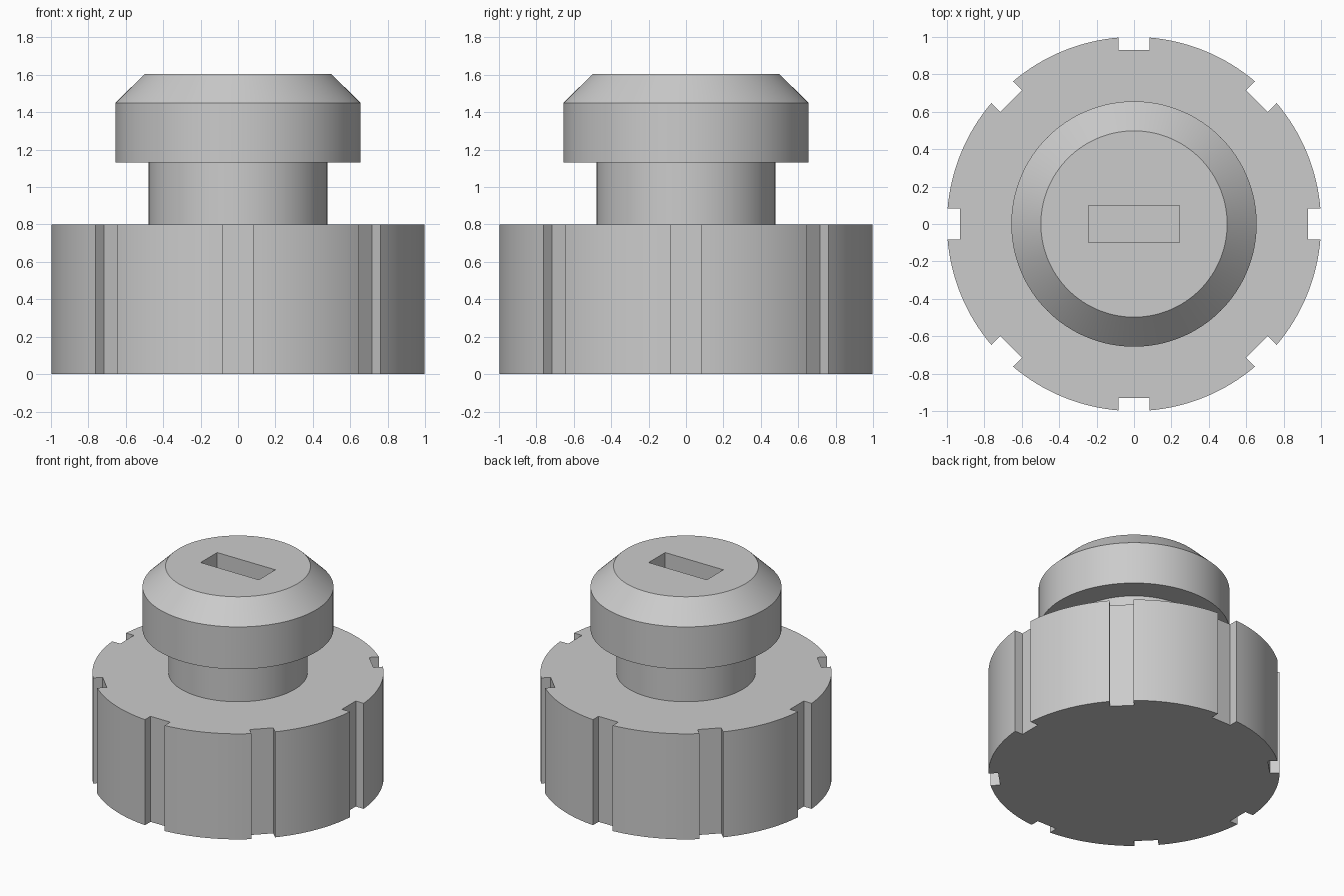
import bpy, bmesh, math

cube = bpy.data.objects.get("Cube")
if cube:
    bpy.data.objects.remove(cube, do_unlink=True)

grey = bpy.data.materials.new("plain grey")
grey.use_nodes = True
colour = (0.6, 0.6, 0.6, 1)
grey.diffuse_color = colour
grey.node_tree.nodes["Principled BSDF"].inputs["Base Color"].default_value = colour


def make_object(name, bm):
    bmesh.ops.recalc_face_normals(bm, faces=bm.faces)
    mesh = bpy.data.meshes.new(name)
    bm.to_mesh(mesh)
    bm.free()
    mesh.materials.append(grey)
    obj = bpy.data.objects.new(name, mesh)
    bpy.context.collection.objects.link(obj)
    return obj


def activate(obj):
    bpy.ops.object.select_all(action='DESELECT')
    obj.select_set(True)
    bpy.context.view_layer.objects.active = obj


def smooth(obj):
    activate(obj)
    bpy.ops.object.shade_smooth_by_angle(angle=math.radians(25))


# Grip base: round outline with evenly spaced square grooves, extruded up
def grip_base(radius, height, grooves, half_width, floor, arc_steps):
    bm = bmesh.new()
    pitch = math.tau / grooves
    edge = math.asin(half_width / radius)
    floor_angle = math.atan2(half_width, floor)
    floor_radius = math.hypot(half_width, floor)
    outline = []
    for g in range(grooves):
        a = g * pitch
        outline += [(floor_radius, a - floor_angle), (floor_radius, a + floor_angle)]
        outline += [(radius, a + edge + (pitch - 2 * edge) * i / arc_steps)
                    for i in range(arc_steps + 1)]
    face = bm.faces.new([bm.verts.new((r * math.cos(a), r * math.sin(a), 0))
                         for r, a in outline])
    top = bmesh.ops.extrude_face_region(bm, geom=[face], use_keep_orig=True)
    verts = [v for v in top["geom"] if isinstance(v, bmesh.types.BMVert)]
    bmesh.ops.translate(bm, verts=verts, vec=(0, 0, height))
    return make_object("grip_base", bm)


# Knob: neck, collar and bevelled head turned from one profile
def turned(name, profile, sides):
    bm = bmesh.new()
    rings = [[bm.verts.new((r * math.cos(math.tau * i / sides),
                            r * math.sin(math.tau * i / sides), z))
              for i in range(sides)] for r, z in profile]
    for low, high in zip(rings, rings[1:]):
        for i in range(sides):
            j = (i + 1) % sides
            bm.faces.new((low[i], low[j], high[j], high[i]))
    bm.faces.new(rings[0][::-1])
    bm.faces.new(rings[-1])
    return make_object(name, bm)


base = grip_base(1.0, 0.8, 8, 0.0825, 0.93, 16)
knob = turned("knob", [(0.478, 0.75), (0.478, 1.13), (0.656, 1.13),
                       (0.656, 1.45), (0.498, 1.605)], 128)

# Rectangular slot sunk in the head
bm = bmesh.new()
bmesh.ops.create_cube(bm, size=1)
bmesh.ops.scale(bm, verts=bm.verts, vec=(0.488, 0.198, 0.6))
bmesh.ops.translate(bm, verts=bm.verts, vec=(0, 0, 1.605))
cutter = make_object("slot_cutter", bm)
cutter.hide_render = True
cut = knob.modifiers.new("slot", 'BOOLEAN')
cut.operation = 'DIFFERENCE'
cut.solver = 'EXACT'
cut.object = cutter
activate(knob)
bpy.ops.object.modifier_apply(modifier=cut.name)
bpy.data.objects.remove(cutter, do_unlink=True)

for part in (base, knob):
    smooth(part)
